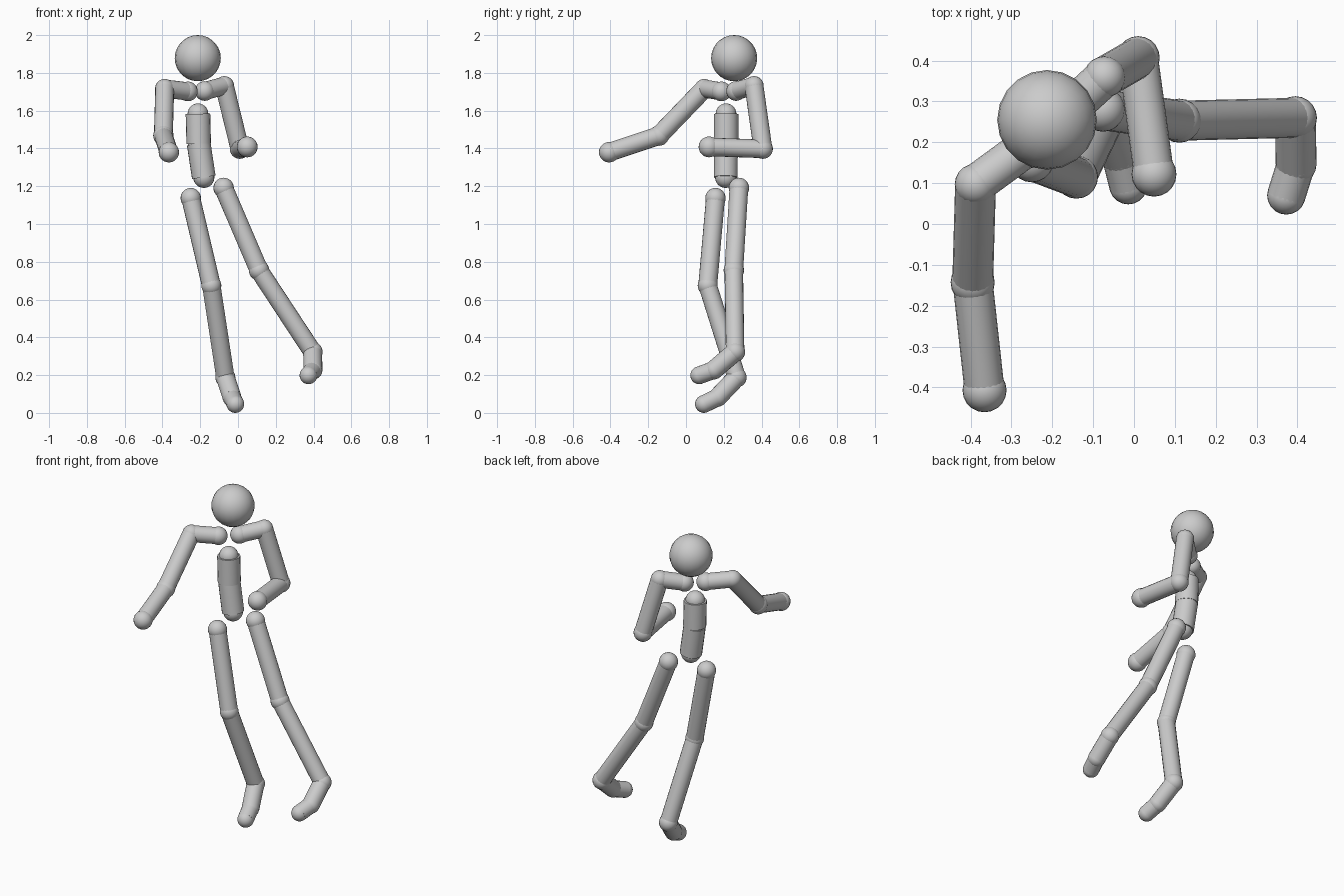
import bpy, math
from mathutils import Vector

if "Cube" in bpy.data.objects:
    bpy.data.objects.remove(bpy.data.objects["Cube"])

grey = bpy.data.materials.new("light_grey")
grey.diffuse_color = (0.6, 0.6, 0.6, 1)
grey.use_nodes = True
grey.node_tree.nodes["Principled BSDF"].inputs["Base Color"].default_value = grey.diffuse_color


def finish(name):
    ob = bpy.context.object
    ob.name = name
    ob.data.materials.append(grey)
    bpy.ops.object.shade_smooth_by_angle(angle=math.radians(40))
    return ob


def ball(name, pos, r):
    bpy.ops.mesh.primitive_uv_sphere_add(segments=20, ring_count=14, radius=r, location=pos)
    return finish(name)


def rod(name, a, b, r):
    a, b = Vector(a), Vector(b)
    d = b - a
    bpy.ops.mesh.primitive_cylinder_add(vertices=20, radius=r, depth=d.length, location=(a + b) / 2)
    bpy.context.object.rotation_euler = d.to_track_quat('Z', 'Y').to_euler()
    return finish(name)


def chain(side, joints, names):
    """Joints are (position, ball radius); names are (segment, rod radius)."""
    for i, (pos, r) in enumerate(joints):
        label = names[i][0] if i < len(names) else names[-1][0] + "_end"
        ball(f"{side}_{label}_joint", pos, r)
    for (pa, _), (pb, _), (label, r) in zip(joints, joints[1:], names):
        rod(f"{side}_{label}", pa, pb, r)


# Head
ball("head", (-0.213, 0.255, 1.878), 0.122)

# Torso
chain("torso", [((-0.212, 0.212, 1.583), 0.055),
                ((-0.208, 0.212, 1.425), 0.058),
                ((-0.181, 0.21, 1.247), 0.056)],
      [("chest", 0.065), ("abdomen", 0.063)])

# Arms
arm = [("collar", 0.048), ("upper_arm", 0.05), ("forearm", 0.049)]
chain("right", [((-0.265, 0.187, 1.702), 0.052),
                ((-0.388, 0.097, 1.717), 0.051),
                ((-0.395, -0.143, 1.468), 0.054),
                ((-0.366, -0.407, 1.38), 0.054)], arm)
chain("left", [((-0.176, 0.265, 1.704), 0.052),
               ((-0.072, 0.36, 1.732), 0.051),
               ((0.01, 0.407, 1.398), 0.053),
               ((0.049, 0.122, 1.408), 0.055)], arm)

# Legs and feet
leg = [("thigh", 0.05), ("shin", 0.049), ("foot", 0.05), ("toe", 0.047)]
chain("right", [((-0.25, 0.156, 1.137), 0.054),
                ((-0.141, 0.115, 0.674), 0.053),
                ((-0.067, 0.268, 0.188), 0.053),
                ((-0.032, 0.168, 0.083), 0.05),
                ((-0.014, 0.095, 0.047), 0.047)], leg)
chain("left", [((-0.076, 0.28, 1.191), 0.054),
               ((0.111, 0.253, 0.755), 0.054),
               ((0.395, 0.26, 0.323), 0.053),
               ((0.397, 0.147, 0.227), 0.05),
               ((0.373, 0.07, 0.199), 0.047)], leg)
